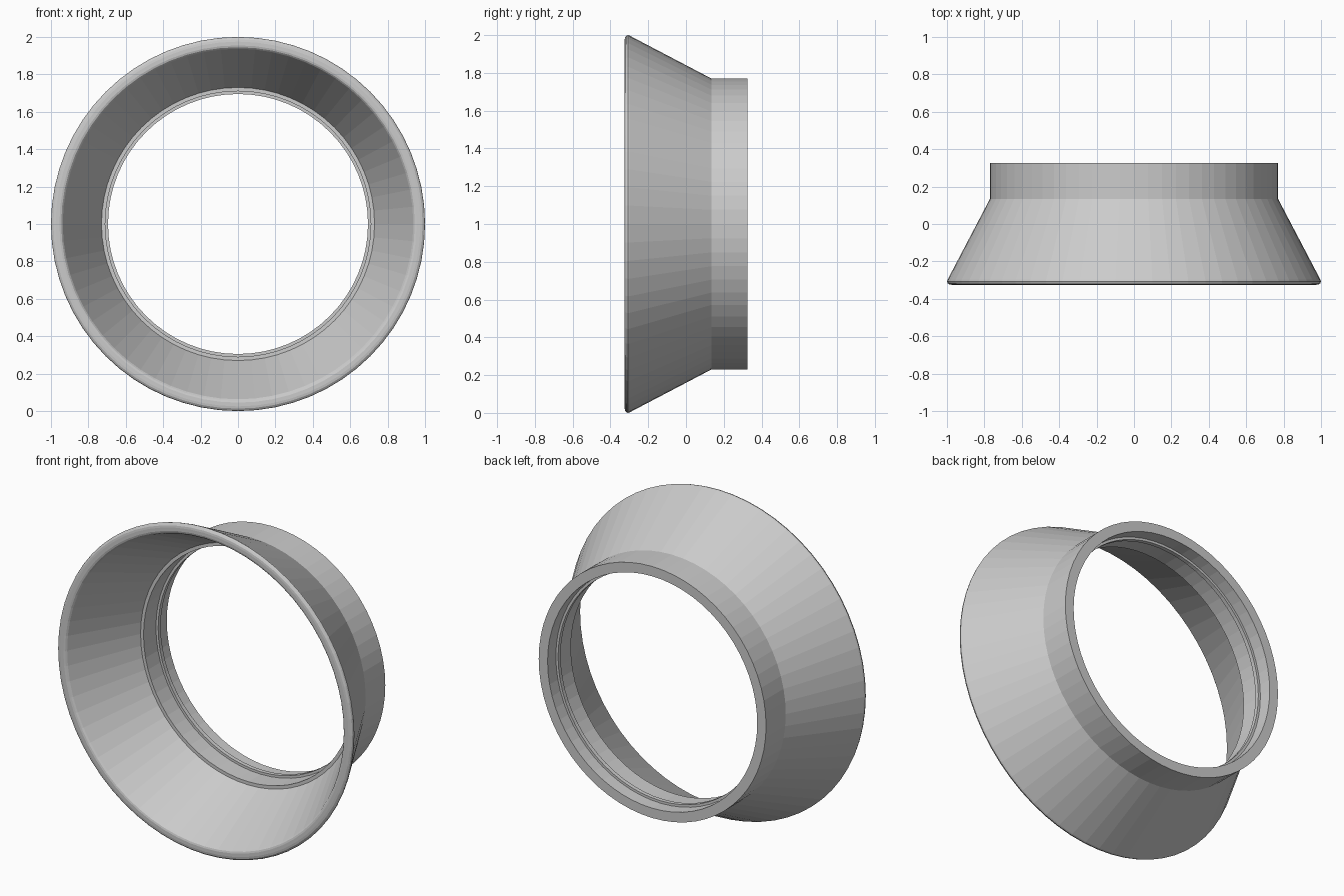
import bpy, bmesh, math

if "Cube" in bpy.data.objects:
    bpy.data.objects.remove(bpy.data.objects["Cube"])

SEGMENTS = 64

# Closed wall cross-section: (y position, radius)
profile = [
    (0.325, 0.77), (0.135, 0.77),                      # outer collar
    (-0.298, 0.997), (-0.307, 1.0), (-0.317, 0.996),   # outer cone and rounded lip
    (-0.323, 0.987), (-0.325, 0.975),
    (-0.325, 0.955), (-0.322, 0.945), (-0.314, 0.937),
    (0.10, 0.73), (0.10, 0.71),                        # inner cone and ledge
    (0.22, 0.71), (0.22, 0.695),                       # thin inner ridge
    (0.245, 0.695), (0.245, 0.71),
    (0.325, 0.71),                                     # collar mouth
]

# Revolve the section about the y axis
bm = bmesh.new()
rings = []
for i in range(SEGMENTS):
    a = 2 * math.pi * i / SEGMENTS
    rings.append([bm.verts.new((r * math.cos(a), y, 1 + r * math.sin(a)))
                  for y, r in profile])
n = len(profile)
for i in range(SEGMENTS):
    r0, r1 = rings[i], rings[(i + 1) % SEGMENTS]
    for j in range(n):
        k = (j + 1) % n
        bm.faces.new((r0[j], r0[k], r1[k], r1[j]))
bmesh.ops.recalc_face_normals(bm, faces=bm.faces)

mesh = bpy.data.meshes.new("flared_ring")
bm.to_mesh(mesh)
bm.free()
ring = bpy.data.objects.new("flared_ring", mesh)
bpy.context.collection.objects.link(ring)
